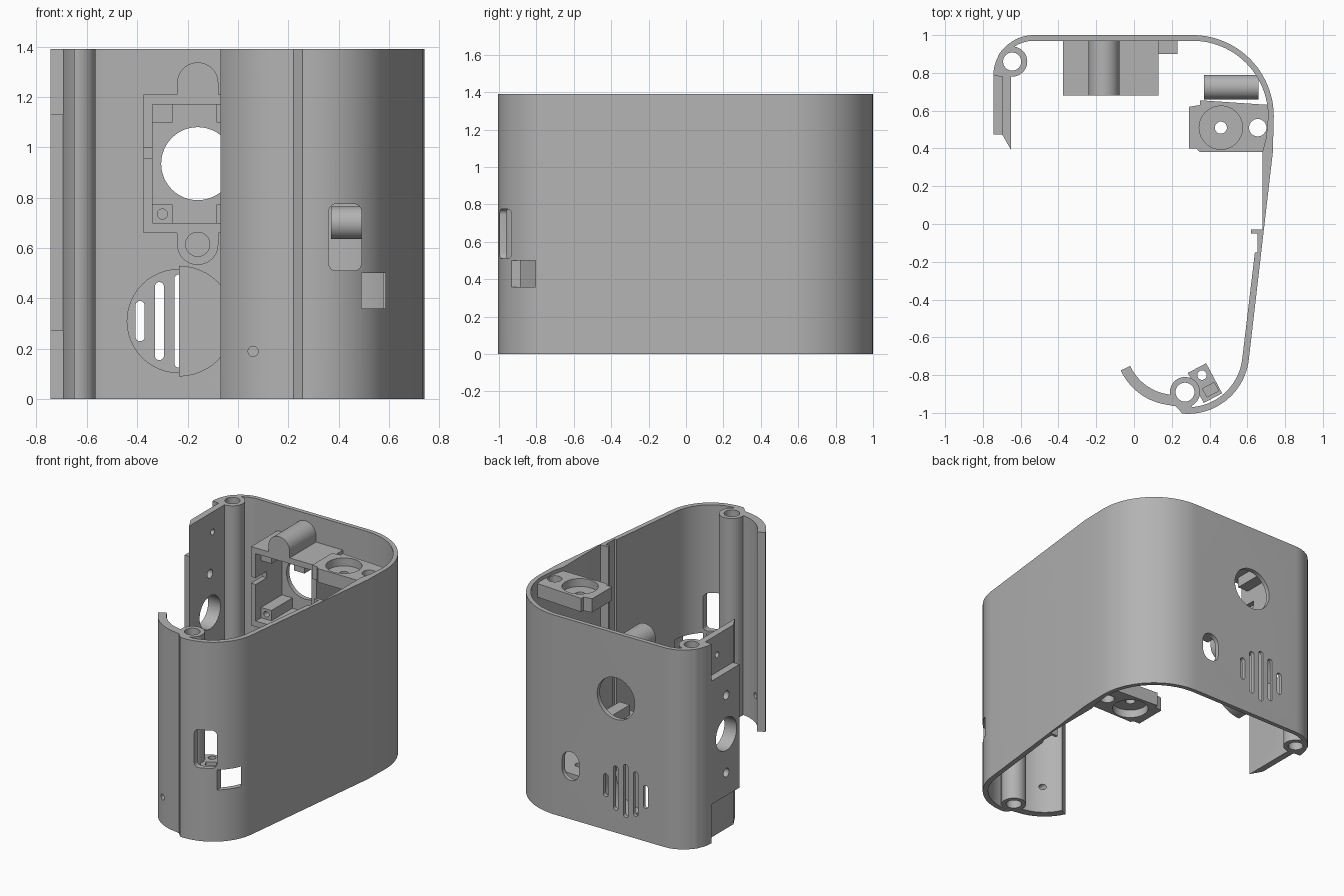
import bpy, bmesh, math
from mathutils import Matrix

if "Cube" in bpy.data.objects:
    bpy.data.objects.remove(bpy.data.objects["Cube"])

H = 1.39
grey = bpy.data.materials.new("grey plastic")
grey.diffuse_color = (0.45, 0.45, 0.45, 1)
grey.use_nodes = True
grey.node_tree.nodes["Principled BSDF"].inputs["Base Color"].default_value = grey.diffuse_color


def finish(name, bm):
    bmesh.ops.recalc_face_normals(bm, faces=bm.faces)
    me = bpy.data.meshes.new(name)
    bm.to_mesh(me)
    bm.free()
    me.materials.append(grey)
    ob = bpy.data.objects.new(name, me)
    bpy.context.collection.objects.link(ob)
    return ob


def prism(name, pts, z0, z1, matrix=None):
    """Extrude an xy outline from z0 to z1."""
    bm = bmesh.new()
    face = bm.faces.new([bm.verts.new((x, y, z0)) for x, y in pts])
    ext = bmesh.ops.extrude_face_region(bm, geom=[face])
    bmesh.ops.translate(bm, vec=(0, 0, z1 - z0),
                        verts=[v for v in ext["geom"] if isinstance(v, bmesh.types.BMVert)])
    if matrix:
        bm.transform(matrix)
    return finish(name, bm)


def arc(cx, cy, r, a0, a1, n=16):
    return [(cx + r * math.cos(math.radians(a0 + (a1 - a0) * i / n)),
             cy + r * math.sin(math.radians(a0 + (a1 - a0) * i / n))) for i in range(n + 1)]


def box(name, x0, x1, y0, y1, z0, z1):
    return prism(name, [(x0, y0), (x1, y0), (x1, y1), (x0, y1)], z0, z1)


TO_Y = Matrix(((1, 0, 0, 0), (0, 0, 1, 0), (0, 1, 0, 0), (0, 0, 0, 1)))   # outline in xz, depth y
TO_X = Matrix(((0, 0, 1, 0), (1, 0, 0, 0), (0, 1, 0, 0), (0, 0, 0, 1)))   # outline in yz, depth x


def disc(name, u, v, r, d0, d1, matrix=None, n=32):
    return prism(name, arc(u, v, r, 0, 360 - 360 / n, n - 1), d0, d1, matrix)


def stadium(name, u, v, r, half, d0, d1, matrix=TO_Y):
    """Upright rounded slot; half is the half length of its straight part."""
    return prism(name, arc(u, v + half, r, 0, 180, 10) + arc(u, v - half, r, 180, 360, 10), d0, d1, matrix)


def cut(ob, *cutters):
    bpy.context.view_layer.objects.active = ob
    for c in cutters:
        m = ob.modifiers.new("cut", "BOOLEAN")
        m.operation, m.solver, m.object = "DIFFERENCE", "EXACT", c
        bpy.ops.object.modifier_apply(modifier=m.name)
    for c in cutters:
        bpy.data.objects.remove(c)


# Curved outer shell
outline = (arc(-.53, .785, .215, 180, 90) + arc(.31, .57, .43, 90, 0, 24) + [(.735, .38)]
           + arc(.285, -.68, .325, -6.6, -95, 24) + [(.22, -.965)] + arc(.22, -.64, .32, 262, 205)
           + arc(.22, -.64, .265, 205, 268) + arc(.285, -.68, .29, -85, -6.6, 24)
           + [(.64, -.15), (.655, -.15), (.655, -.05), (.62, -.05), (.62, -.03), (.68, -.03),
              (.68, .38), (.70, .46)]
           + arc(.31, .57, .40, 0, 90, 24) + arc(-.53, .785, .185, 90, 140)
           + [(-.65, .80), (-.65, .39), (-.695, .47), (-.695, .78)])
shell = prism("shell", outline, 0, H)

# Back wall openings: round port, oval port and five vents
cut(shell, disc("port", -.16, .935, .145, .9, 1.1, TO_Y, 48),
    stadium("oval_port", .19, .37, .065, .035, .9, 1.1),
    *[stadium("vent", -.235 + .077 * i, .31, .018, h - .018, .9, 1.1)
      for i, h in zip((-2, -1, 0, 1, 2), (.08, .155, .185, .155, .08))])
# Shallow half-round recess beside the vents
cut(shell, prism("recess", arc(-.235, .31, .205, 90, 270, 24), .9, .978, TO_Y))

# Front openings: rounded window, square port, screw holes
window = (arc(.46, .745, .03, 0, 90, 6) + arc(.39, .745, .03, 90, 180, 6)
          + arc(.39, .54, .03, 180, 270, 6) + arc(.46, .54, .03, 270, 360, 6))
cut(shell, prism("window", window, -1.1, -.8, TO_Y),
    box("square_port", .49, .585, -1.1, -.70, .36, .50),
    disc("screw", .06, 1.205, .02, -1.1, -.7, TO_Y),
    disc("screw", .06, .19, .02, -1.1, -.7, TO_Y),
    disc("side_hole", -.485, .70, .02, .5, .8, TO_X))


def side_holes():
    return [disc("hole", y, z, r, -.8, -.6, TO_X) for y, z, r in
            ((.65, 1.25, .02), (.62, .97, .03), (.62, .70, .115), (.62, .43, .03), (.65, .15, .02))]


# Left side panel with its raised plate
cut(shell, *side_holes())
plate = box("raised_side_plate", -.745, -.69, .475, .79, .27, 1.13)
cut(plate, *side_holes())

# Screw posts
for name, x, y, r in (("back_post", -.645, .86, .048), ("front_post", .27, -.89, .05)):
    post = disc(name, x, y, .08, 0, H)
    cut(post, disc("bore", x, y, r, -.1, 1.5))
    cut(shell, disc("bore", x, y, r, -.1, 1.5))

# Square mounting frame on the back wall
left = box("frame_left", -.375, -.34, .68, .975, .66, 1.21)
cut(left, box("notch", -.4, -.3, .6, .8, .955, 1.0))
box("frame_right", .09, .13, .68, .975, .66, 1.21)
for name, z0, z1, zt, mid in (("top", 1.17, 1.21, 1.255, 1.19), ("bottom", .66, .70, .615, .68)):
    box("frame_" + name, -.34, .09, .68, .975, z0, z1)
    a0 = 0 if zt > 1 else 180
    tube = prism("frame_tube_" + name, arc(-.16, zt, .082, a0, a0 + 180, 20)
                 + [(-.242 if zt > 1 else -.078, mid), (-.078 if zt > 1 else -.242, mid)], .68, .975, TO_Y)
    cut(tube, disc("bore", -.16, zt, .048, .6, .96, TO_Y))
# Corner posts in the frame
for x in (-.30, -.045):
    for z in (.735, 1.135):
        p = box("frame_corner_post", x - .04, x + .04, .74, .975, z - .037, z + .037)
        cut(p, disc("bore", x, z, .02, .7, .9, TO_Y))

# Half cover over the vents
prism("vent_cover", arc(-.235, .31, .22, -90, 90, 24), .78, .82, TO_Y)
prism("vent_cover_rim", arc(-.235, .31, .22, -90, 90, 24) + arc(-.235, .31, .20, 90, -90, 24),
      .82, .975, TO_Y)
# Ledge by the oval port
box("port_ledge", .13, .23, .90, .975, .47, .60)

# Corner shelves, top and bottom, with counterbored holes
for name, z0, z1, cb0, cb1 in (("top", 1.27, 1.365, 1.31, 1.5), ("bottom", .025, .12, -.1, .08)):
    shelf = prism("corner_shelf_" + name, [(.35, .38), (.72, .38), (.735, .50), (.72, .63), (.35, .655),
                                           (.35, .63), (.29, .62), (.29, .40), (.33, .40)], z0, z1)
    cut(shelf, disc("counterbore", .46, .51, .115, cb0, cb1), disc("hole", .46, .51, .032, -.2, 1.6),
        disc("hole", .655, .51, .046, -.2, 1.6))

# Horizontal barrel in the rounded corner
disc("corner_barrel", .725, .70, .065, .37, .66, TO_X)

# Small angled bracket next to the front post
turn = Matrix.Translation((.38, -.84, 0)) @ Matrix.Rotation(math.radians(28), 4, "Z")
bracket = prism("front_bracket", [(-.06, -.09), (.05, -.09), (.05, .09), (-.06, .09)], .30, .50, turn)
cut(bracket, disc("hole", .36, -.80, .025, .2, .6),
    prism("pocket", [(-.03, -.07), (.04, -.07), (.04, -.02), (-.03, -.02)], .36, .6, turn))

# Smooth curves, sharp edges
for ob in bpy.data.objects:
    ob.select_set(True)
bpy.context.view_layer.objects.active = shell
bpy.ops.object.shade_smooth_by_angle(angle=math.radians(30))
